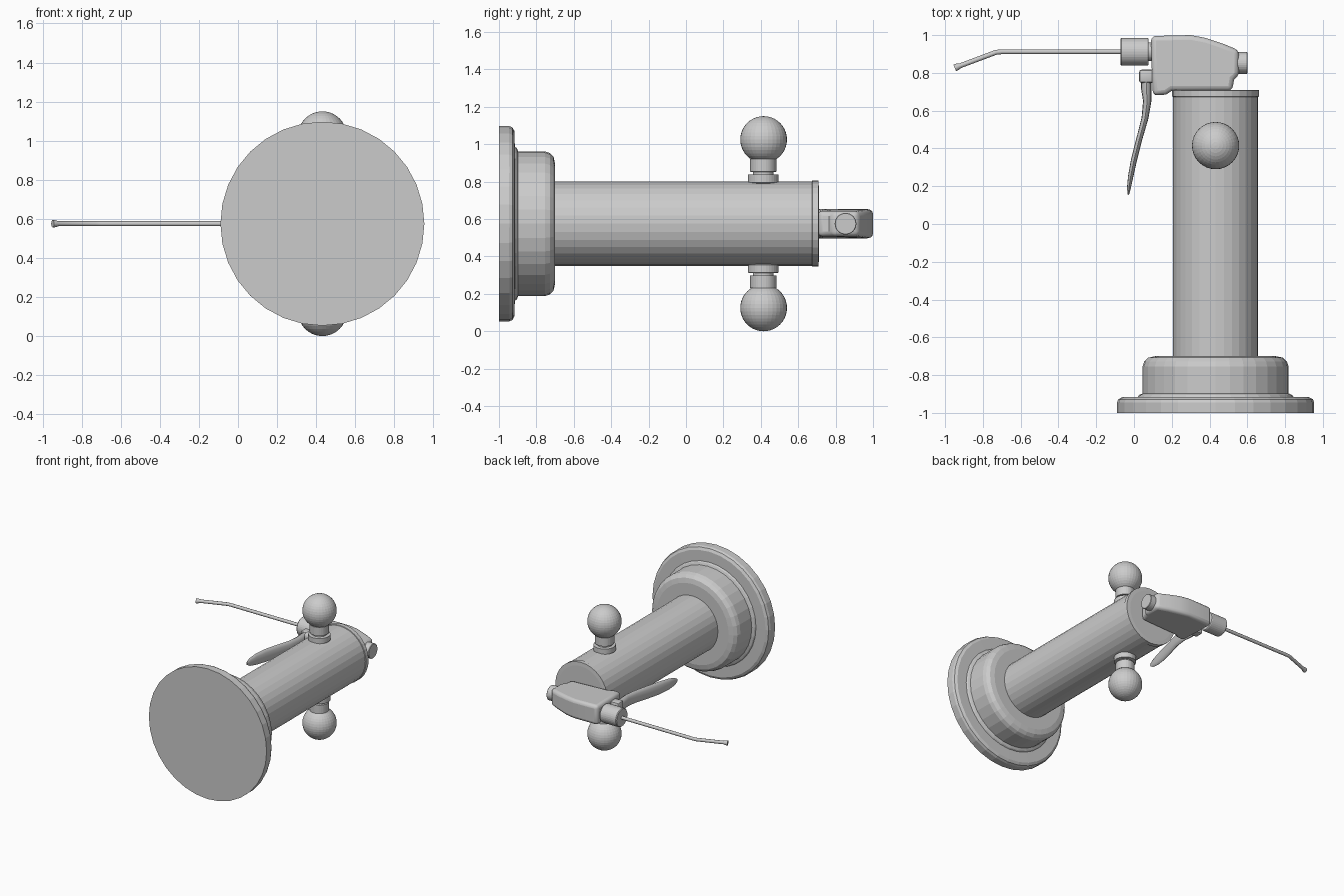
import bpy, bmesh, math
from mathutils import Vector

if "Cube" in bpy.data.objects:
    bpy.data.objects.remove(bpy.data.objects["Cube"])

CX, CZ = 0.432, 0.575   # main axis of the tube, running along y


def finish(name, bm, smooth=None):
    bmesh.ops.recalc_face_normals(bm, faces=bm.faces)
    me = bpy.data.meshes.new(name)
    bm.to_mesh(me)
    bm.free()
    ob = bpy.data.objects.new(name, me)
    bpy.context.collection.objects.link(ob)
    if smooth:
        bpy.ops.object.select_all(action='DESELECT')
        bpy.context.view_layer.objects.active = ob
        ob.select_set(True)
        bpy.ops.object.shade_smooth_by_angle(angle=math.radians(smooth))
    return ob


def skin(bm, rings):
    n = len(rings[0])
    vs = [[bm.verts.new(p) for p in r] for r in rings]
    for a, b in zip(vs, vs[1:]):
        for i in range(n):
            bm.faces.new((a[i], a[(i + 1) % n], b[(i + 1) % n], b[i]))
    bm.faces.new(vs[0][::-1])
    bm.faces.new(vs[-1])


def lathe(name, origin, axis, profile, n=32):
    """Closed turned solid; profile is (radius, distance along axis)."""
    q = Vector((0, 0, 1)).rotation_difference(Vector(axis))
    ang = [math.tau * i / n for i in range(n)]
    bm = bmesh.new()
    skin(bm, [[Vector(origin) + q @ Vector((r * math.cos(a), r * math.sin(a), t))
               for a in ang] for r, t in profile])
    return finish(name, bm)


def sweep(name, path, n=12):
    """Elliptical loft in the xy plane; path is (x, y, half thickness, half width)."""
    rings = []
    for i, (x, y, th, w) in enumerate(path):
        p, q = path[max(i - 1, 0)], path[min(i + 1, len(path) - 1)]
        t = Vector((q[0] - p[0], q[1] - p[1], 0)).normalized()
        side = Vector((-t.y, t.x, 0))
        rings.append([Vector((x, y, CZ)) + side * th * math.cos(a) + Vector((0, 0, w * math.sin(a)))
                      for a in (math.tau * k / n for k in range(n))])
    bm = bmesh.new()
    skin(bm, rings)
    return finish(name, bm, 40)


# Base: wide flange, thin step and rounded drum
lathe("base_flange", (CX, 0, CZ), (0, 1, 0),
      [(0.522, -1), (0.522, -0.945), (0.515, -0.928), (0.495, -0.917), (0.40, -0.915)])
lathe("base_drum", (CX, 0, CZ), (0, 1, 0),
      [(0.42, -0.93), (0.41, -0.912), (0.405, -0.905), (0.387, -0.897), (0.387, -0.755),
       (0.378, -0.728), (0.357, -0.708), (0.32, -0.70), (0.20, -0.70)])

# Main tube with its slightly wider end rim
lathe("main_tube", (CX, 0, CZ), (0, 1, 0),
      [(0.225, -0.72), (0.225, 0.673), (0.23, 0.675), (0.23, 0.708), (0.2, 0.71)])

# Ball knobs with stepped necks, above and below the tube
for s, label in ((1, "upper"), (-1, "lower")):
    lathe(label + "_neck", (CX, 0.413, CZ), (0, 0, s),
          [(0.06, 0.16), (0.06, 0.213), (0.081, 0.22), (0.081, 0.262), (0.056, 0.264),
           (0.056, 0.276), (0.07, 0.278), (0.07, 0.345)])
    bm = bmesh.new()
    bmesh.ops.create_uvsphere(bm, u_segments=32, v_segments=20, radius=0.125)
    bmesh.ops.translate(bm, verts=bm.verts, vec=(CX, 0.415, CZ + s * 0.45))
    finish(label + "_ball", bm)

# Valve head: side outline given thickness, narrowing to the rear, rounded
outline = [(0.09, 0.995), (0.30, 1.0), (0.38, 0.985), (0.47, 0.955), (0.555, 0.92), (0.557, 0.79),
           (0.53, 0.765), (0.52, 0.705), (0.20, 0.705), (0.17, 0.685), (0.10, 0.68), (0.095, 0.78)]
half = [0.078 - 0.012 * max(0, (x - 0.35) / 0.2) for x, y in outline]
bm = bmesh.new()
skin(bm, [[(x, y, CZ + s * h) for (x, y), h in zip(outline, half)] for s in (-1, 1)])
head = finish("valve_head", bm, 35)
bev = head.modifiers.new("rounding", 'BEVEL')
bev.width, bev.segments, bev.limit_method = 0.025, 3, 'ANGLE'
bev.angle_limit = math.radians(40)

# Rear cap and front nozzle collar
lathe("rear_cap", (0.53, 0.853, CZ), (1, 0, 0), [(0.058, 0), (0.058, 0.067), (0.055, 0.07)])
lathe("nozzle_collar", (0.12, 0.912, CZ), (-1, 0, 0),
      [(0.05, 0), (0.05, 0.042), (0.07, 0.044), (0.073, 0.05), (0.073, 0.186), (0.068, 0.192)])

# Thin spray pipe, bent down and flared at the tip
sweep("spray_pipe", [(-0.05, 0.912, 0.013, 0.013), (-0.70, 0.912, 0.013, 0.013),
                     (-0.73, 0.909, 0.013, 0.013), (-0.92, 0.838, 0.013, 0.013),
                     (-0.935, 0.832, 0.018, 0.018), (-0.949, 0.826, 0.019, 0.019)])

# Trigger: pivot block and curved tapering lever
sweep("trigger_lever", [(0.065, 0.80, 0.028, 0.045), (0.065, 0.72, 0.028, 0.05),
                        (0.070, 0.65, 0.022, 0.05), (0.058, 0.56, 0.018, 0.05),
                        (0.028, 0.45, 0.016, 0.052), (0.0, 0.34, 0.016, 0.052),
                        (-0.018, 0.25, 0.014, 0.045), (-0.027, 0.19, 0.010, 0.032),
                        (-0.030, 0.155, 0.004, 0.012)])
bm = bmesh.new()
bmesh.ops.create_cube(bm, size=1)
bmesh.ops.scale(bm, verts=bm.verts, vec=(0.085, 0.07, 0.10))
bmesh.ops.translate(bm, verts=bm.verts, vec=(0.070, 0.782, CZ))
bmesh.ops.bevel(bm, geom=bm.edges[:], offset=0.012, segments=2, affect='EDGES', profile=0.5)
finish("trigger_pivot", bm, 40)
